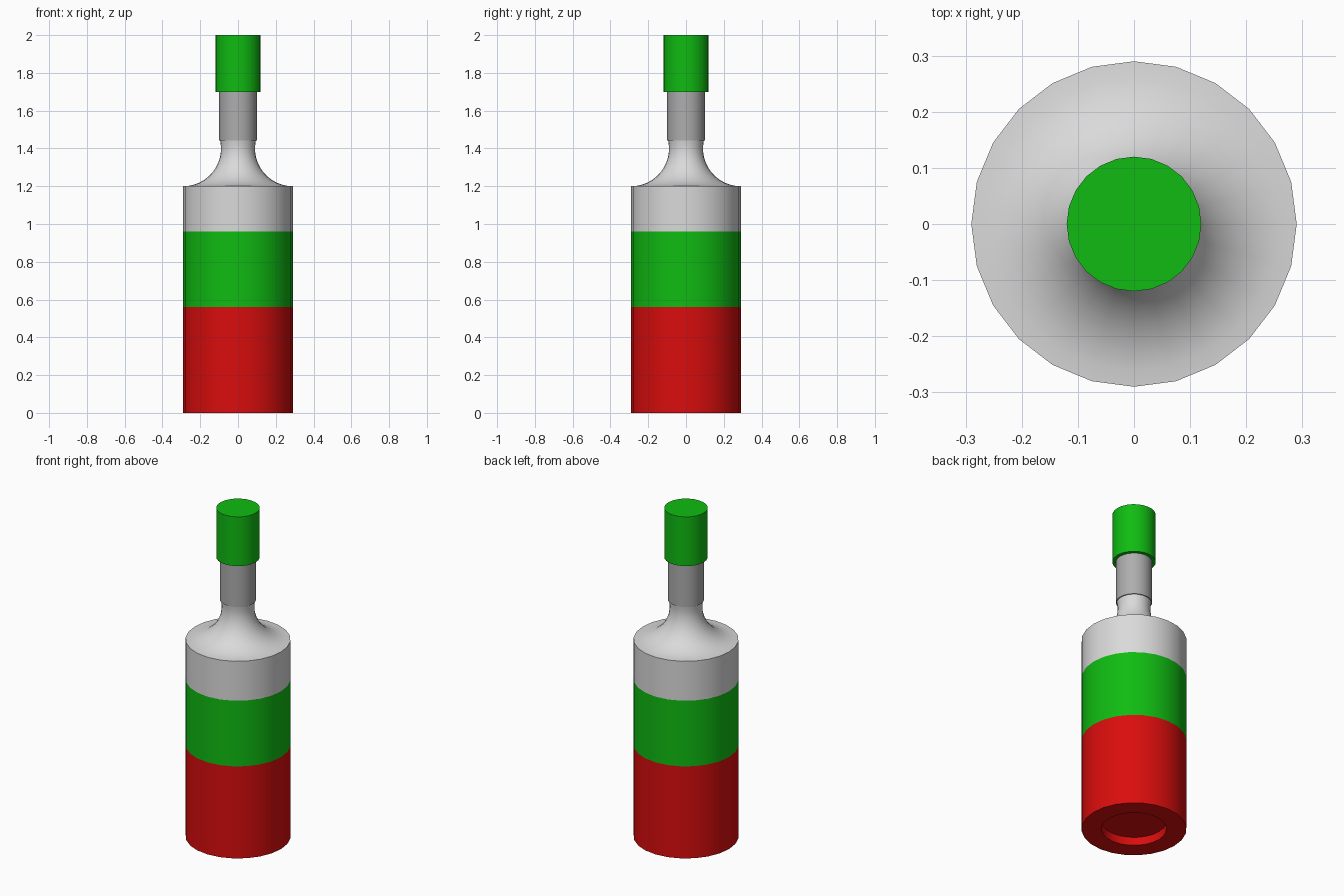
import bpy, bmesh, math

cube = bpy.data.objects.get("Cube")
if cube:
    bpy.data.objects.remove(cube, do_unlink=True)

SEGMENTS = 24


def material(name, rgb):
    m = bpy.data.materials.new(name)
    m.use_nodes = True
    m.diffuse_color = (*rgb, 1)
    m.node_tree.nodes["Principled BSDF"].inputs["Base Color"].default_value = (*rgb, 1)
    return m


red = material("red", (0.70, 0.004, 0.004))
green = material("green", (0.005, 0.50, 0.006))
light_grey = material("light grey", (0.70, 0.70, 0.70))
dark_grey = material("dark grey", (0.42, 0.42, 0.42))


def lathe(name, profile, mat):
    """Revolve (radius, height) points about z; radius 0 closes to a pole."""
    bm = bmesh.new()
    rings = []
    for r, z in profile:
        if r == 0:
            rings.append([bm.verts.new((0, 0, z))] * SEGMENTS)
        else:
            angles = [2 * math.pi * i / SEGMENTS for i in range(SEGMENTS)]
            rings.append([bm.verts.new((r * math.cos(a), r * math.sin(a), z)) for a in angles])
    for low, high in zip(rings, rings[1:]):
        for i in range(SEGMENTS):
            j = (i + 1) % SEGMENTS
            corners = dict.fromkeys((low[i], low[j], high[j], high[i]))
            bm.faces.new(list(corners))
    mesh = bpy.data.meshes.new(name)
    bm.to_mesh(mesh)
    bm.free()
    mesh.materials.append(mat)
    ob = bpy.data.objects.new(name, mesh)
    bpy.context.collection.objects.link(ob)
    bpy.ops.object.select_all(action="DESELECT")
    ob.select_set(True)
    bpy.context.view_layer.objects.active = ob
    bpy.ops.object.shade_smooth_by_angle(angle=math.radians(35))
    return ob


BODY_R, NECK_R, CAP_R = 0.29, 0.10, 0.12

# Lower body with a shallow round recess underneath
lathe("lower_body", [(0, 0.05), (0.18, 0.05), (0.18, 0), (BODY_R, 0), (BODY_R, 0.56)], red)

# Coloured band around the middle
lathe("middle_band", [(BODY_R, 0.56), (BODY_R, 0.96)], green)

# Upper body with a concave shoulder sweeping up to the neck
shoulder = []
for i in range(13):
    a = math.radians(270 - 102 * i / 12)
    shoulder.append((0.29 + 0.2 * math.cos(a), 1.40 + 0.2 * math.sin(a)))
lathe("upper_body", [(BODY_R, 0.96)] + shoulder, light_grey)

# Neck
lathe("neck", [(0.094, 1.4416), (NECK_R, 1.4416), (NECK_R, 1.70)], dark_grey)

# Cap
lathe("cap", [(NECK_R, 1.70), (CAP_R, 1.70), (CAP_R, 2.0), (0, 2.0)], green)
